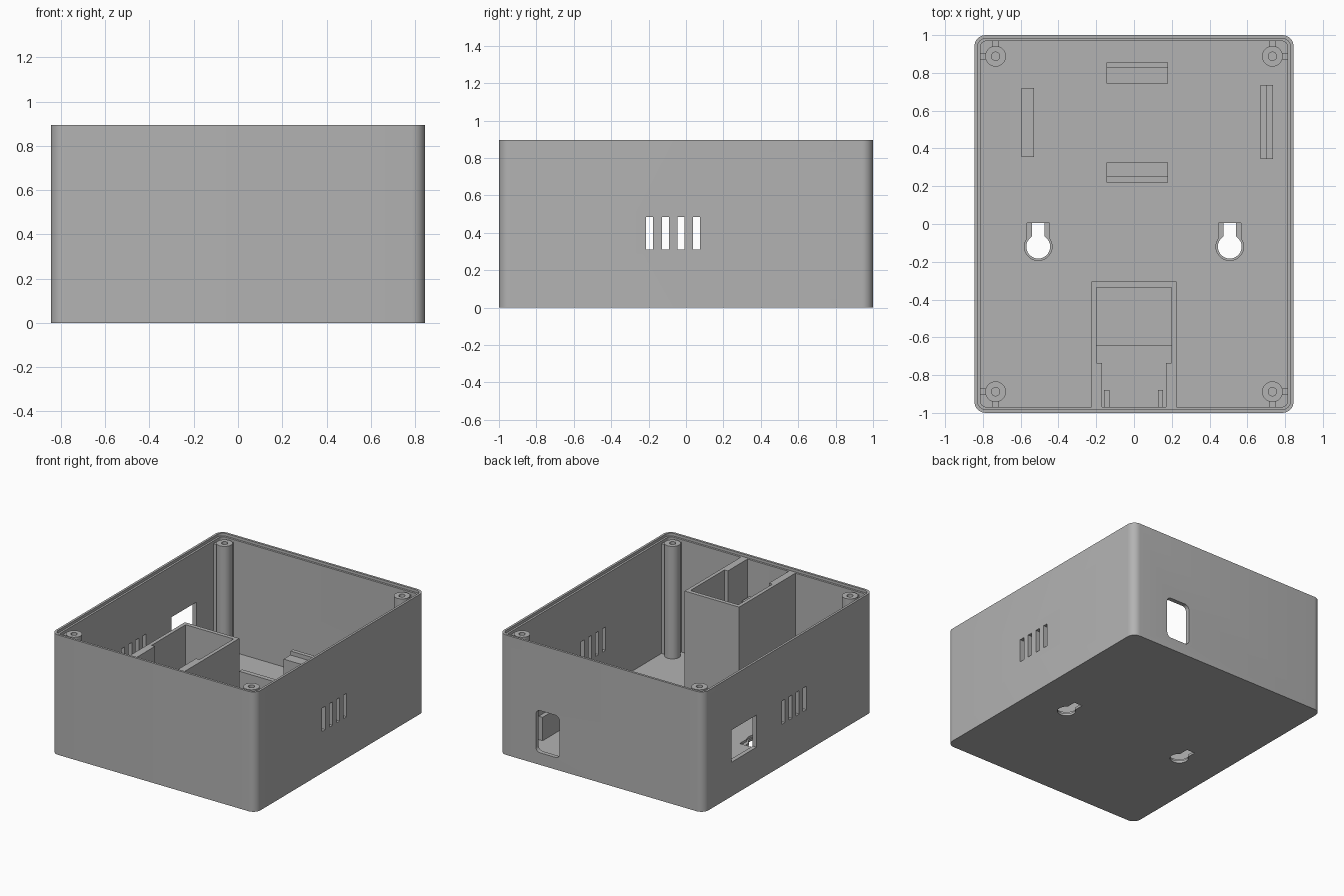
import bpy
import bmesh
from math import pi, sin, cos, radians

cube = bpy.data.objects.get("Cube")
if cube:
    bpy.data.objects.remove(cube, do_unlink=True)

grey = bpy.data.materials.new("plain_grey")
grey.use_nodes = True
GREY = (0.45, 0.45, 0.45, 1)
grey.diffuse_color = GREY
grey.node_tree.nodes["Principled BSDF"].inputs["Base Color"].default_value = GREY

H, FLOOR, WALL, LEDGE = 0.895, 0.035, 0.032, 0.875
HX, HY = 0.845, 1.0


def prism(name, points, low, high, axis="z"):
    """Extrude a 2D outline along an axis."""
    place = {"x": lambda a, b, c: (c, a, b),
             "y": lambda a, b, c: (a, c, b),
             "z": lambda a, b, c: (a, b, c)}[axis]
    bm = bmesh.new()
    face = bm.faces.new([bm.verts.new(place(a, b, low)) for a, b in points])
    out = bmesh.ops.extrude_face_region(bm, geom=[face])
    moved = [v for v in out["geom"] if isinstance(v, bmesh.types.BMVert)]
    bmesh.ops.translate(bm, vec=place(0, 0, high - low), verts=moved)
    bmesh.ops.recalc_face_normals(bm, faces=bm.faces)
    mesh = bpy.data.meshes.new(name)
    bm.to_mesh(mesh)
    bm.free()
    mesh.materials.append(grey)
    obj = bpy.data.objects.new(name, mesh)
    bpy.context.collection.objects.link(obj)
    return obj


def rect(a0, a1, b0, b1):
    return [(a0, b0), (a1, b0), (a1, b1), (a0, b1)]


def arc(cx, cy, r, start, end, n):
    steps = [radians(start + (end - start) * i / n) for i in range(n + 1)]
    return [(cx + r * cos(t), cy + r * sin(t)) for t in steps]


def round_rect(a0, a1, b0, b1, r, n=8):
    centres = [(a1 - r, b1 - r), (a0 + r, b1 - r), (a0 + r, b0 + r), (a1 - r, b0 + r)]
    return [p for i, (a, b) in enumerate(centres)
            for p in arc(a, b, r, 90 * i, 90 * i + 90, n)]


def circle(x, y, r, n=32):
    return arc(x, y, r, 0, 360, n)[:-1]


def keyhole(x, y, r, half, top):
    """Round hole with a straight slot above it."""
    lean = 90 - math_deg(half / r)
    return [(x - half, top)] + arc(x, y, r, 180 - lean, 360 + lean, 28) + [(x + half, top)]


def math_deg(ratio):
    from math import asin
    return asin(ratio) * 180 / pi


def cut(target, cutter):
    mod = target.modifiers.new("cut", "BOOLEAN")
    mod.operation = "DIFFERENCE"
    mod.solver = "EXACT"
    mod.object = cutter
    bpy.context.view_layer.objects.active = target
    bpy.ops.object.modifier_apply(modifier=mod.name)
    bpy.data.objects.remove(cutter, do_unlink=True)


def smooth(obj):
    bpy.ops.object.select_all(action="DESELECT")
    obj.select_set(True)
    bpy.context.view_layer.objects.active = obj
    bpy.ops.object.shade_smooth_by_angle(angle=radians(30))


# Open box with a stepped rim
case = prism("case", round_rect(-HX, HX, -HY, HY, 0.06), 0, H)
ix, iy = HX - WALL, HY - WALL
cut(case, prism("cavity", round_rect(-ix, ix, -iy, iy, 0.03), FLOOR, H + 0.1))
lx, ly = HX - 0.017, HY - 0.017
cut(case, prism("rim_step", round_rect(-lx, lx, -ly, ly, 0.045), LEDGE, H + 0.1))

# Vent slots through both side walls
for y in (-0.195, -0.11, -0.027, 0.057):
    for side in (-1, 1):
        low, high = sorted((side * 0.75, side * 0.9))
        cut(case, prism("vent", rect(y - 0.019, y + 0.019, 0.31, 0.485), low, high, "x"))

# Connector openings in the back and one side wall
cut(case, prism("back_opening", round_rect(0.345, 0.54, 0.09, 0.405, 0.035), 0.9, 1.1, "y"))
cut(case, prism("side_opening", rect(0.375, 0.67, 0.255, 0.495), -0.9, -0.75, "x"))

# Keyhole hangers, with a wider recess inside
for x in (-0.507, 0.507):
    cut(case, prism("hanger", keyhole(x, -0.12, 0.063, 0.034, 0.005), -0.1, 0.1))
    cut(case, prism("hanger_recess", keyhole(x, -0.12, 0.073, 0.06, 0.005), 0.018, 0.1))
smooth(case)

# Corner screw posts, each tied to the walls by two ribs
for sx in (-1, 1):
    for sy in (-1, 1):
        x, y = sx * 0.733, sy * 0.888
        post = prism("screw_post", circle(x, y, 0.055), FLOOR - 0.005, LEDGE)
        cut(post, prism("screw_hole", circle(x, y, 0.022), 0.4, 1))
        smooth(post)
        x0, x1 = sorted((x + sx * 0.05, sx * (ix + 0.005)))
        prism("post_side_rib", rect(x0, x1, y - 0.017, y + 0.017), FLOOR, LEDGE - 0.02)
        y0, y1 = sorted((y + sy * 0.05, sy * (iy + 0.005)))
        prism("post_end_rib", rect(x - 0.017, x + 0.017, y0, y1), FLOOR, LEDGE - 0.02)

# Three-sided bay against the front wall, thicker near the front
half = [(0.225, -0.97), (0.225, -0.305)]
inner = [(0.198, -0.335), (0.198, -0.737), (0.17, -0.737), (0.17, -0.97)]
outline = half + [(-x, y) for x, y in reversed(half)]
outline += [(-x, y) for x, y in reversed(inner)] + inner
prism("bay_wall", outline, FLOOR - 0.005, LEDGE)
prism("bay_step", rect(-0.2, 0.2, -0.645, -0.33), FLOOR - 0.005, 0.07)
for x in (-0.145, 0.14):
    prism("bay_guide", rect(x - 0.014, x + 0.014, -0.97, -0.88), FLOOR - 0.005, 0.6)

# Board supports: a low shelf with a taller stop behind it
for name, shelf, stop, low, high in (
        ("back_support", (-0.145, 0.18, 0.745, 0.825), (-0.145, 0.18, 0.825, 0.855), 0.22, 0.25),
        ("middle_support", (-0.145, 0.18, 0.255, 0.325), (-0.145, 0.18, 0.22, 0.255), 0.29, 0.33),
        ("left_support", (0.67, 0.702, 0.345, 0.735), (0.702, 0.735, 0.345, 0.735), 0.21, 0.25)):
    prism(name + "_shelf", rect(*shelf), FLOOR - 0.005, low)
    prism(name + "_stop", rect(*stop), FLOOR - 0.005, high)
prism("right_support", rect(-0.595, -0.53, 0.355, 0.72), FLOOR - 0.005, 0.21)
